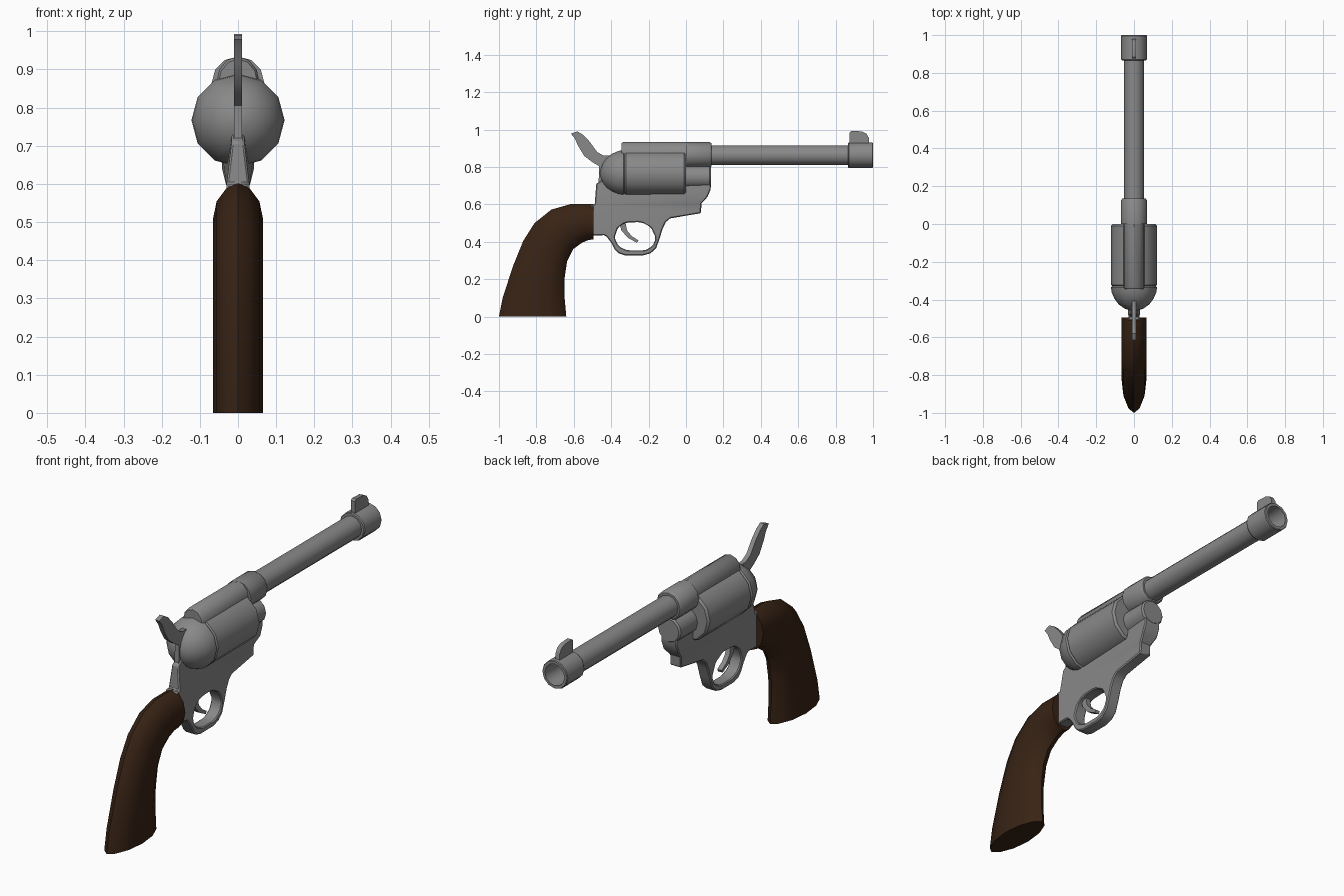
import bpy, bmesh
from math import radians, sin, cos, pi

if "Cube" in bpy.data.objects:
    bpy.data.objects.remove(bpy.data.objects["Cube"])

SIDES = 12


def material(name, colour):
    mat = bpy.data.materials.new(name)
    mat.diffuse_color = (*colour, 1)
    mat.use_nodes = True
    mat.node_tree.nodes["Principled BSDF"].inputs["Base Color"].default_value = mat.diffuse_color
    return mat


steel = material("dark_steel", (0.25, 0.25, 0.25))
wood = material("dark_wood", (0.04, 0.017, 0.0075))


def make_object(name, bm, mat):
    bmesh.ops.recalc_face_normals(bm, faces=bm.faces)
    me = bpy.data.meshes.new(name)
    bm.to_mesh(me)
    bm.free()
    me.materials.append(mat)
    obj = bpy.data.objects.new(name, me)
    bpy.context.collection.objects.link(obj)
    bpy.ops.object.select_all(action='DESELECT')
    obj.select_set(True)
    bpy.context.view_layer.objects.active = obj
    bpy.ops.object.shade_smooth_by_angle(angle=radians(35))
    return obj


def loft(name, rings, mat=steel):
    """Skin a list of equal-length point rings and cap both ends."""
    bm = bmesh.new()
    vs = [[bm.verts.new(p) for p in r] for r in rings]
    n = len(rings[0])
    for a, b in zip(vs, vs[1:]):
        for i in range(n):
            j = (i + 1) % n
            bm.faces.new((a[i], a[j], b[j], b[i]))
    bm.faces.new(vs[0])
    bm.faces.new(vs[-1])
    return make_object(name, bm, mat)


def lathe(name, profile, z, squash=1.0):
    """Turn (y, radius) pairs around an axis along y at height z."""
    return loft(name, [[(squash * r * cos(2 * pi * i / SIDES), y, z + r * sin(2 * pi * i / SIDES))
                        for i in range(SIDES)] for y, r in profile])


def soften(loop):
    """Cut each corner of a closed loop once."""
    out = []
    for (a, b), (c, d) in zip(loop, loop[1:] + loop[:1]):
        out += [(a * .8 + c * .2, b * .8 + d * .2), (a * .2 + c * .8, b * .2 + d * .8)]
    return out


def plate(name, half, *loops):
    """Extrude side-view (y, z) loops along x; later loops are holes."""
    cu = bpy.data.curves.new(name, 'CURVE')
    cu.dimensions, cu.fill_mode, cu.extrude = '2D', 'BOTH', half
    for loop in loops:
        s = cu.splines.new('POLY')
        s.points.add(len(loop) - 1)
        for p, (y, z) in zip(s.points, loop):
            p.co = (y, z, 0, 1)
        s.use_cyclic_u = True
    tmp = bpy.data.objects.new(name + "_outline", cu)
    bpy.context.collection.objects.link(tmp)
    bpy.context.view_layer.update()
    me = bpy.data.meshes.new_from_object(
        tmp.evaluated_get(bpy.context.evaluated_depsgraph_get()))
    bpy.data.objects.remove(tmp)
    for v in me.vertices:
        v.co = (v.co.z, v.co.x, v.co.y)
    bm = bmesh.new()
    bm.from_mesh(me)
    bpy.data.meshes.remove(me)
    bmesh.ops.remove_doubles(bm, verts=bm.verts, dist=1e-5)
    return make_object(name, bm, steel)


# Barrel with muzzle ring and open bore
lathe("barrel", [(0.08, 0.053), (0.866, 0.053), (0.866, 0.064), (0.871, 0.068),
                 (0.996, 0.068), (1.0, 0.065), (1.0, 0.052), (0.86, 0.044)], 0.863)

# Front sight
plate("front_sight", 0.011, [(0.875, 0.92), (0.875, 0.985), (0.885, 0.993), (0.94, 0.99),
                             (0.965, 0.978), (0.978, 0.955), (0.98, 0.92)])

# Barrel shroud and the narrower strap running back over the drum
lathe("barrel_shroud", [(0.0, 0.069), (0.125, 0.069), (0.135, 0.062)], 0.865)
lathe("top_strap", [(-0.345, 0.062), (-0.335, 0.069), (0.02, 0.069)], 0.865, 0.82)

# Drum and the domed shield behind it
lathe("drum", [(-0.332, 0.112), (-0.322, 0.122), (-0.01, 0.122), (0.0, 0.113)], 0.767)
lathe("recoil_shield", [(-0.32, 0.11), (-0.335, 0.122), (-0.36, 0.119), (-0.395, 0.104),
                        (-0.425, 0.082), (-0.448, 0.05), (-0.459, 0.012)], 0.767)

# Rod housing under the barrel
lathe("rod_housing", [(-0.02, 0.062), (0.125, 0.062), (0.133, 0.055)], 0.747)

# Frame with trigger guard opening
frame = plate(
    "frame", 0.03,
    [(-0.51, 0.433), (-0.44, 0.435), (-0.425, 0.428), (-0.4, 0.395), (-0.38, 0.358),
     (-0.36, 0.338), (-0.325, 0.327), (-0.23, 0.327), (-0.19, 0.338), (-0.16, 0.365),
     (-0.14, 0.42), (-0.125, 0.47), (-0.108, 0.505), (-0.085, 0.525),
     (0.08, 0.553), (0.083, 0.605), (0.115, 0.64), (0.132, 0.68), (0.132, 0.72),
     (0.0, 0.74), (-0.38, 0.74), (-0.45, 0.73), (-0.48, 0.71), (-0.488, 0.6), (-0.51, 0.6)],
    soften([(-0.383, 0.42), (-0.364, 0.475), (-0.33, 0.501), (-0.24, 0.506), (-0.188, 0.478),
            (-0.161, 0.42), (-0.178, 0.378), (-0.22, 0.353), (-0.31, 0.353), (-0.358, 0.373)]))
for v in frame.data.vertices:
    if v.co.y < -0.43 and v.co.z > 0.65:
        v.co.x *= 0.55
    elif v.co.y > -0.01 and v.co.z > 0.63:
        v.co.x *= 1.4
bevel = frame.modifiers.new("soft_edges", 'BEVEL')
bevel.width, bevel.segments, bevel.angle_limit = 0.005, 1, radians(50)

# Trigger
plate("trigger", 0.012, [(-0.36, 0.51), (-0.345, 0.46), (-0.31, 0.42), (-0.262, 0.395),
                         (-0.255, 0.408), (-0.29, 0.43), (-0.315, 0.46), (-0.325, 0.51)])

# Hammer
plate("hammer", 0.011, [(-0.38, 0.86), (-0.44, 0.86), (-0.475, 0.88), (-0.515, 0.935),
                        (-0.55, 0.972), (-0.58, 0.99), (-0.615, 0.978), (-0.593, 0.95),
                        (-0.578, 0.915), (-0.545, 0.86), (-0.5, 0.825), (-0.465, 0.805),
                        (-0.467, 0.72), (-0.38, 0.72)])

# Curved grip lofted between its back and front edges
edges = [((-1.0, 0.0), (-0.64, 0.0)), ((-0.98, 0.1), (-0.649, 0.1)),
         ((-0.925, 0.27), (-0.65, 0.2)), ((-0.87, 0.405), (-0.636, 0.295)),
         ((-0.81, 0.5), (-0.604, 0.36)), ((-0.72, 0.572), (-0.556, 0.395)),
         ((-0.615, 0.602), (-0.52, 0.41)), ((-0.495, 0.602), (-0.495, 0.412))]
rings = []
for (by, bz), (fy, fz) in edges:
    ring = []
    for i in range(SIDES):
        a = 2 * pi * i / SIDES
        t, s = (1 - cos(a)) / 2, sin(a)
        ring.append((0.066 * s * abs(s) ** 0.15, by + (fy - by) * t, bz + (fz - bz) * t))
    rings.append(ring)
loft("grip", rings, wood)
